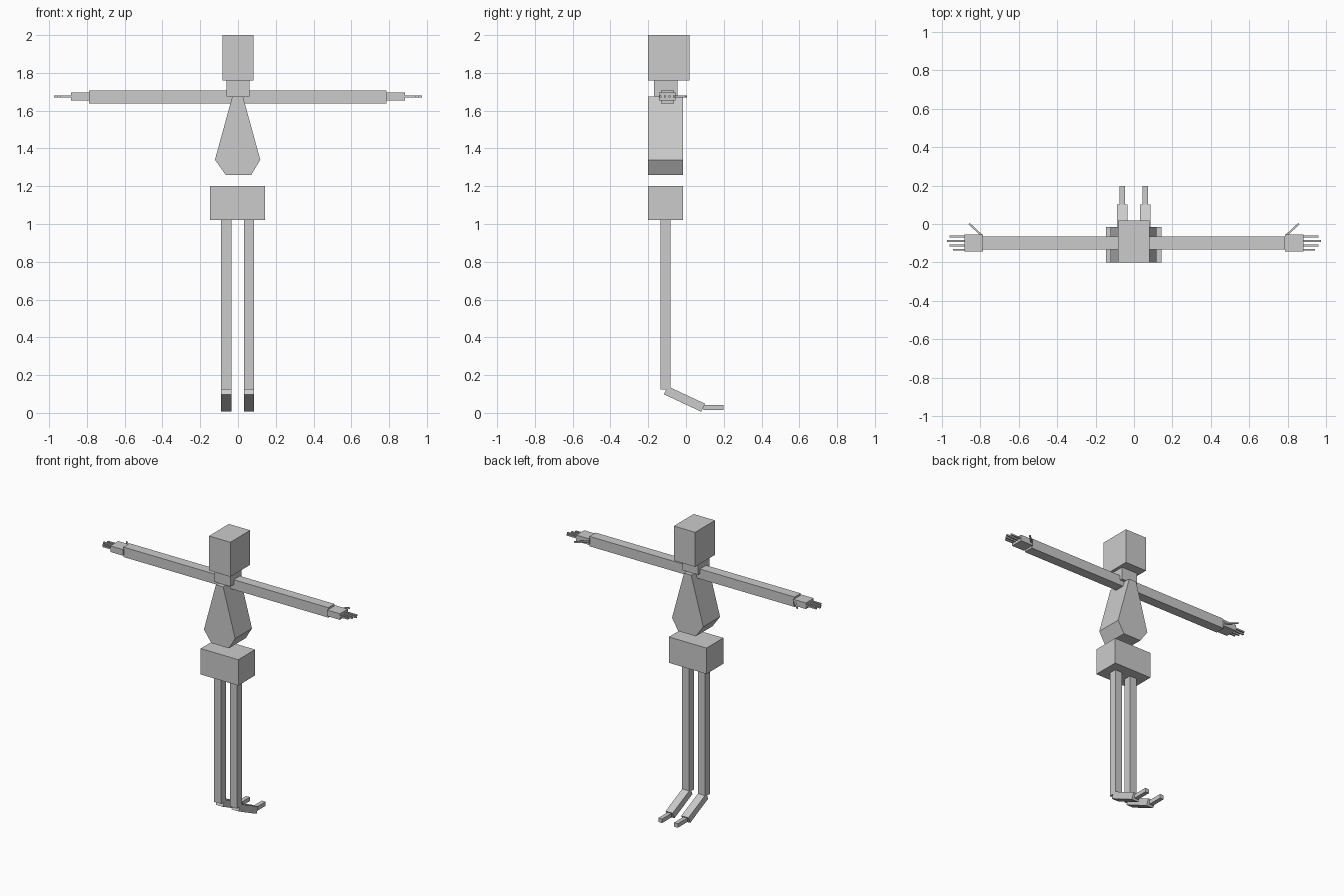
import bpy, bmesh, math
from mathutils import Vector

if "Cube" in bpy.data.objects:
    bpy.data.objects.remove(bpy.data.objects["Cube"])

grey = bpy.data.materials.new("plain_grey")
grey.diffuse_color = (0.6, 0.6, 0.6, 1)
grey.use_nodes = True
grey.node_tree.nodes["Principled BSDF"].inputs["Base Color"].default_value = grey.diffuse_color


def finish(name, bm):
    mesh = bpy.data.meshes.new(name)
    bmesh.ops.recalc_face_normals(bm, faces=bm.faces)
    bm.to_mesh(mesh)
    bm.free()
    mesh.materials.append(grey)
    obj = bpy.data.objects.new(name, mesh)
    bpy.context.collection.objects.link(obj)
    return obj


def box(name, lo, hi, rot=(0, 0, 0)):
    """Box between two corners, turned about its own centre."""
    lo, hi = Vector(lo), Vector(hi)
    bm = bmesh.new()
    bmesh.ops.create_cube(bm, size=1)
    bmesh.ops.scale(bm, vec=hi - lo, verts=bm.verts)
    obj = finish(name, bm)
    obj.location = (lo + hi) / 2
    obj.rotation_euler = rot
    return obj


# Head, neck and hips
box("head", (-0.083, -0.2, 1.76), (0.081, 0.018, 2.0))
box("neck", (-0.062, -0.17, 1.675), (0.06, -0.045, 1.76))
box("hips", (-0.147, -0.2, 1.02), (0.142, -0.015, 1.2))

# Torso: tapered profile extruded front to back
bm = bmesh.new()
profile = [(-0.065, 1.26), (0.07, 1.26), (0.118, 1.34),
           (0.026, 1.675), (-0.03, 1.675), (-0.122, 1.34)]
face = bm.faces.new([bm.verts.new((x, -0.2, z)) for x, z in profile])
new = bmesh.ops.extrude_face_region(bm, geom=[face])["geom"]
bmesh.ops.translate(bm, vec=(0, 0.185, 0),
                    verts=[v for v in new if isinstance(v, bmesh.types.BMVert)])
finish("torso", bm)

# Arms in one straight bar
box("arms", (-0.79, -0.132, 1.639), (0.787, -0.064, 1.708))

for side, s in (("left", -1), ("right", 1)):
    # Hand: palm, four fingers and a slanted thumb
    def hand_part(name, x0, x1, y0, y1, z0, z1, turn=0):
        box(f"{side}_{name}", (min(s * x0, s * x1), y0, z0),
            (max(s * x0, s * x1), y1, z1), (0, 0, s * turn))
    hand_part("palm", 0.785, 0.883, -0.142, -0.055, 1.653, 1.695)
    for i, (y, tip) in enumerate([(-0.064, 0.959), (-0.088, 0.973),
                                  (-0.112, 0.959), (-0.134, 0.943)]):
        hand_part(f"finger_{i + 1}", 0.88, tip, y - 0.005, y + 0.005, 1.669, 1.679)
    hand_part("thumb", 0.78, 0.87, -0.034, -0.024, 1.669, 1.679, math.radians(43))

    # Leg, sloping foot and toe
    cx = -0.062 if s < 0 else 0.059
    box(f"{side}_leg", (cx - 0.027, -0.135, 0.125), (cx + 0.027, -0.081, 1.03))
    box(f"{side}_foot", (cx - 0.027, -0.117, 0.05), (cx + 0.027, 0.101, 0.097),
        (math.radians(-25), 0, 0))
    box(f"{side}_toe", (cx - 0.0145, 0.093, 0.014), (cx + 0.0145, 0.199, 0.042))
